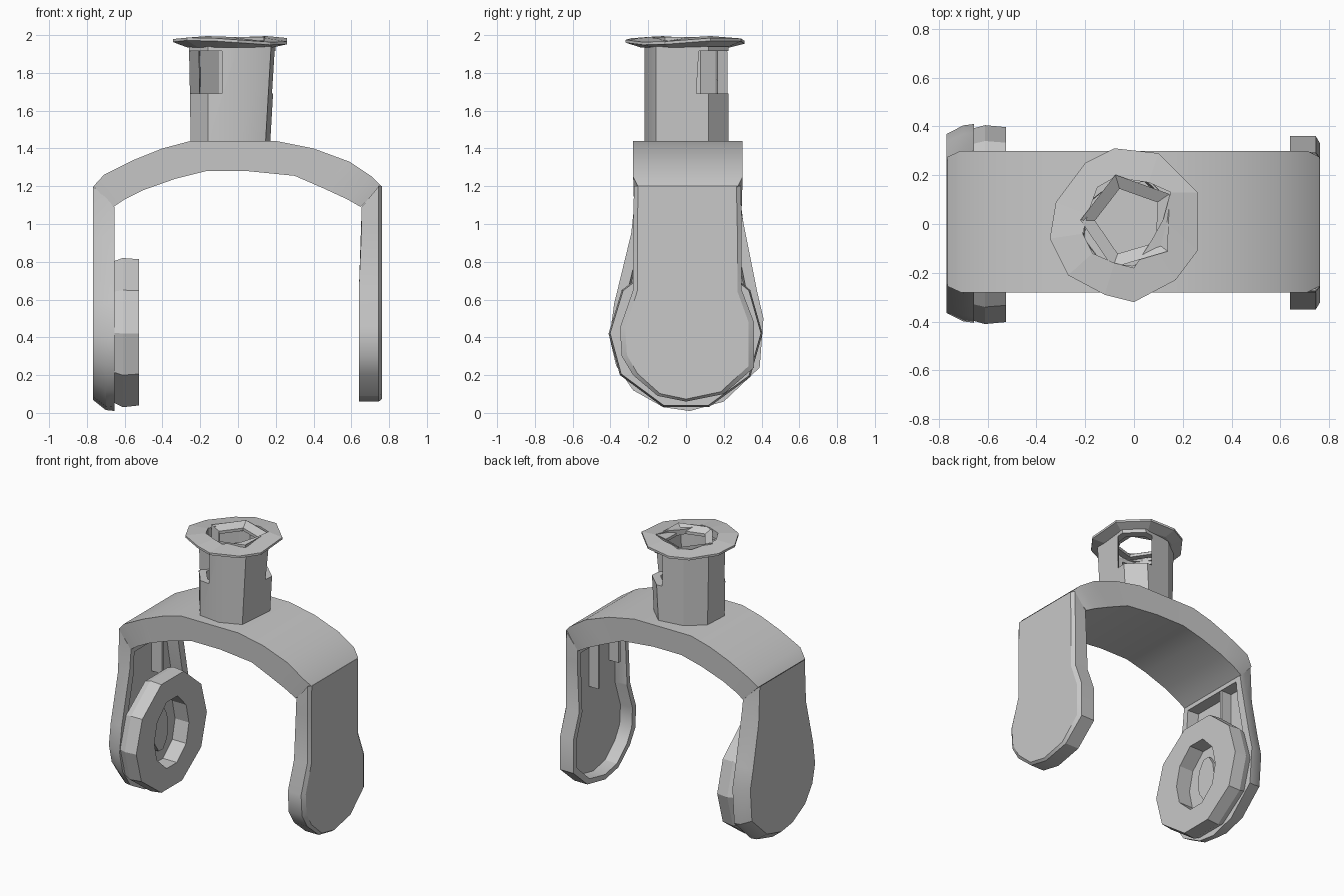
import bpy, bmesh, math
from mathutils import Vector, Matrix

cube = bpy.data.objects.get("Cube")
if cube:
    bpy.data.objects.remove(cube, do_unlink=True)

grey = bpy.data.materials.new("plain grey")
grey.use_nodes = True
grey.diffuse_color = (0.58, 0.58, 0.58, 1)
grey.node_tree.nodes["Principled BSDF"].inputs["Base Color"].default_value = (0.58, 0.58, 0.58, 1)


def loft(name, rings, closed=False):
    """Skin a list of equal-length rings; cap the ends, or join last to first."""
    bm = bmesh.new()
    loops = [[bm.verts.new(p) for p in ring] for ring in rings]
    n = len(loops[0])
    pairs = list(zip(loops, loops[1:]))
    if closed:
        pairs.append((loops[-1], loops[0]))
    for a, b in pairs:
        for i in range(n):
            j = (i + 1) % n
            bm.faces.new((a[i], a[j], b[j], b[i]))
    if not closed:
        bm.faces.new(loops[0])
        bm.faces.new(loops[-1])
    bmesh.ops.recalc_face_normals(bm, faces=bm.faces)
    mesh = bpy.data.meshes.new(name)
    bm.to_mesh(mesh)
    bm.free()
    obj = bpy.data.objects.new(name, mesh)
    bpy.context.collection.objects.link(obj)
    mesh.materials.append(grey)
    return obj


def smooth(obj):
    bpy.ops.object.select_all(action='DESELECT')
    obj.select_set(True)
    bpy.context.view_layer.objects.active = obj
    bpy.ops.object.shade_smooth_by_angle(angle=math.radians(28))


def side_ring(outline, x, sy=1.0, sz=1.0, centre=0.5):
    """Place a (y, z) outline at x, scaled about its middle."""
    return [(x, y * sy, centre + (z - centre) * sz) for y, z in outline]


def leg_ring(outline, x, top, sy=1.0, sz=1.0):
    """Side ring whose first and last points sit at a given height."""
    ring = side_ring(outline, x, sy, sz)
    for i in (0, -1):
        ring[i] = (x, ring[i][1], top)
    return ring


def flat_ring(outline, z, scale=1.0, centre=(0, 0)):
    cx, cy = centre
    return [(cx + (x - cx) * scale, cy + (y - cy) * scale, z) for x, y in outline]


def cut(target, cutter):
    mod = target.modifiers.new("cut", 'BOOLEAN')
    mod.operation = 'DIFFERENCE'
    mod.solver = 'EXACT'
    mod.object = cutter
    cutter.hide_render = True
    bpy.context.view_layer.objects.active = target
    bpy.ops.object.modifier_apply(modifier=mod.name)
    bpy.data.objects.remove(cutter, do_unlink=True)


def box(name, x0, x1, y0, y1, z0, z1):
    base = [(x0, y0), (x1, y0), (x1, y1), (x0, y1)]
    return loft(name, [flat_ring(base, z0), flat_ring(base, z1)])


# Arched bridge: outer and inner points paired along the span
outer = [(-.765, 1.2), (-.71, 1.26), (-.55, 1.34), (-.4, 1.4), (-.25, 1.44),
         (.2, 1.44), (.4, 1.4), (.59, 1.33), (.71, 1.25), (.76, 1.2)]
inner = [(-.66, 1.09), (-.6, 1.13), (-.5, 1.18), (-.33, 1.24), (-.17, 1.28),
         (.05, 1.28), (.3, 1.255), (.45, 1.19), (.58, 1.13), (.65, 1.09)]
arch_rings = []
for k, ((xo, zo), (xi, zi)) in enumerate(zip(outer, inner)):
    inset = .025 if k in (0, len(outer) - 1) else 0
    arch_rings.append([(xo, -.28 + inset, zo), (xo, .3 - inset, zo), (xi, .295, zi), (xi, -.275, zi)])
smooth(loft("arched_bridge", arch_rings))

# Left leg: paddle hollowed into a shallow tray on its inner face
left_outline = [(-.275, 1.2), (-.28, 1.0), (-.28, .65), (-.35, .45), (-.34, .3), (-.28, .2),
                (-.15, .09), (0, .06), (.2, .1), (.36, .24), (.36, .48),
                (.295, .65), (.295, 1.0), (.29, 1.2)]
left_leg = loft("left_leg", [leg_ring(left_outline, .64, 1.09), leg_ring(left_outline, .745, 1.2),
                             leg_ring(left_outline, .762, 1.2, .92, .97)])
for v in left_leg.data.vertices:
    if v.co.z > .9 and v.co.x < .7:
        v.co.x = .655
cut(left_leg, loft("cutter", [leg_ring(left_outline, x, 1.06, .88, .92) for x in (.5, .735)]))
smooth(left_leg)
box("left_rib_back", .66, .74, .03, .05, .72, 1.07)
box("left_rib_front", .66, .74, -.2, -.18, .82, 1.07)

# Right leg: tray-shaped paddle widening smoothly towards the bottom
right_outline = [(-.275, 1.2), (-.29, .95), (-.38, .58), (-.405, .4), (-.37, .25),
                 (-.28, .12), (-.12, .03), (.02, .01), (.2, .06), (.39, .24),
                 (.41, .5), (.375, .65), (.305, 1.0), (.29, 1.2)]
right_leg = loft("right_leg", [leg_ring(right_outline, -.655, 1.09), leg_ring(right_outline, -.7, 1.14, .985, .99),
                               leg_ring(right_outline, -.768, 1.2, .9, .88)])
cut(right_leg, loft("cutter", [leg_ring(right_outline, -.5, 1.06, .9, .92),
                               leg_ring(right_outline, -.74, 1.06, .84, .83)]))
smooth(right_leg)
box("right_rib", -.745, -.66, .08, .1, .78, 1.07)

# Faceted pad on the inner face of the right leg, with a tall pocket
pad_outline = [(-.12, .82), (.14, .82), (.34, .65), (.405, .42), (.34, .19),
               (.12, .03), (-.12, .03), (-.35, .2), (-.41, .42), (-.34, .65)]
pad = loft("inner_pad", [side_ring(pad_outline, -.655, .97, .95), side_ring(pad_outline, -.61),
                         side_ring(pad_outline, -.525, .98, .98)])
cut(pad, loft("cutter", [side_ring(pad_outline, x, .48, .6, .43) for x in (-.635, -.4)]))
loft("pad_core", [side_ring(pad_outline, x, .2, .38, .43) for x in (-.64, -.61)])

# Hollow faceted neck, open through a diagonal slot
neck_outline = [(-.25, -.08), (-.16, -.2), (0, -.22), (.145, -.16), (.17, .12),
                (.06, .225), (-.12, .2), (-.24, .1)]
mid = (-.03, 0)
top_outline = [(x + .03 * (x > 0) - .01 * (x < -.2), y) for x, y in neck_outline]
neck = loft("neck", [flat_ring(neck_outline, 1.42), flat_ring(top_outline, 1.94),
                     flat_ring(top_outline, 1.94, .78, mid),
                     flat_ring(neck_outline, 1.46, .78, mid)], closed=True)
slot = box("cutter", -.5, .5, -.11, .11, 1.69, 1.915)
slot.data.transform(Matrix.Translation((-.03, 0, 0)) @ Matrix.Rotation(math.radians(45), 4, 'Z'))
cut(neck, slot)
smooth(neck)
loft("neck_floor", [flat_ring(neck_outline, z, .8, mid) for z in (1.43, 1.47)])

# Thin uneven flange with a ragged central hole
rim = [(-.08, .31), (.1, .29), (.26, .13), (.26, -.11), (.17, -.23), (0, -.32),
       (-.12, -.29), (-.27, -.21), (-.345, -.06), (-.32, .09), (-.2, .25)]
hole = [(-.08, .19), (.06, .17), (.15, .13), (.12, .02), (.07, -.07), (0, -.18),
        (-.08, -.16), (-.17, -.12), (-.21, -.04), (-.19, .04), (-.15, .15)]


def wavy(ring, amount):
    return [(x, y, z + amount * math.sin(2 * math.atan2(y, x))) for x, y, z in ring]


loft("flange", [wavy(flat_ring(rim, 1.975), .012), wavy(flat_ring(hole, 1.985), .01),
                flat_ring(hole, 1.94), flat_ring(rim, 1.935, .75, (-.04, 0)),
                wavy(flat_ring(rim, 1.96), .012)], closed=True)

# Twisted collar inside the flange hole
spin = Matrix.Rotation(.6, 3, 'Z')
collar_rings = []
for radius, z in ((.2, 1.99), (.14, 1.96), (.14, 1.94), (.2, 1.945)):
    collar_rings.append([Vector((-.02, .01, z)) + spin @ Vector((radius * math.cos(a), radius * math.sin(a), 0))
                         for a in (math.tau * i / 5 for i in range(5))])
loft("collar", collar_rings, closed=True)
